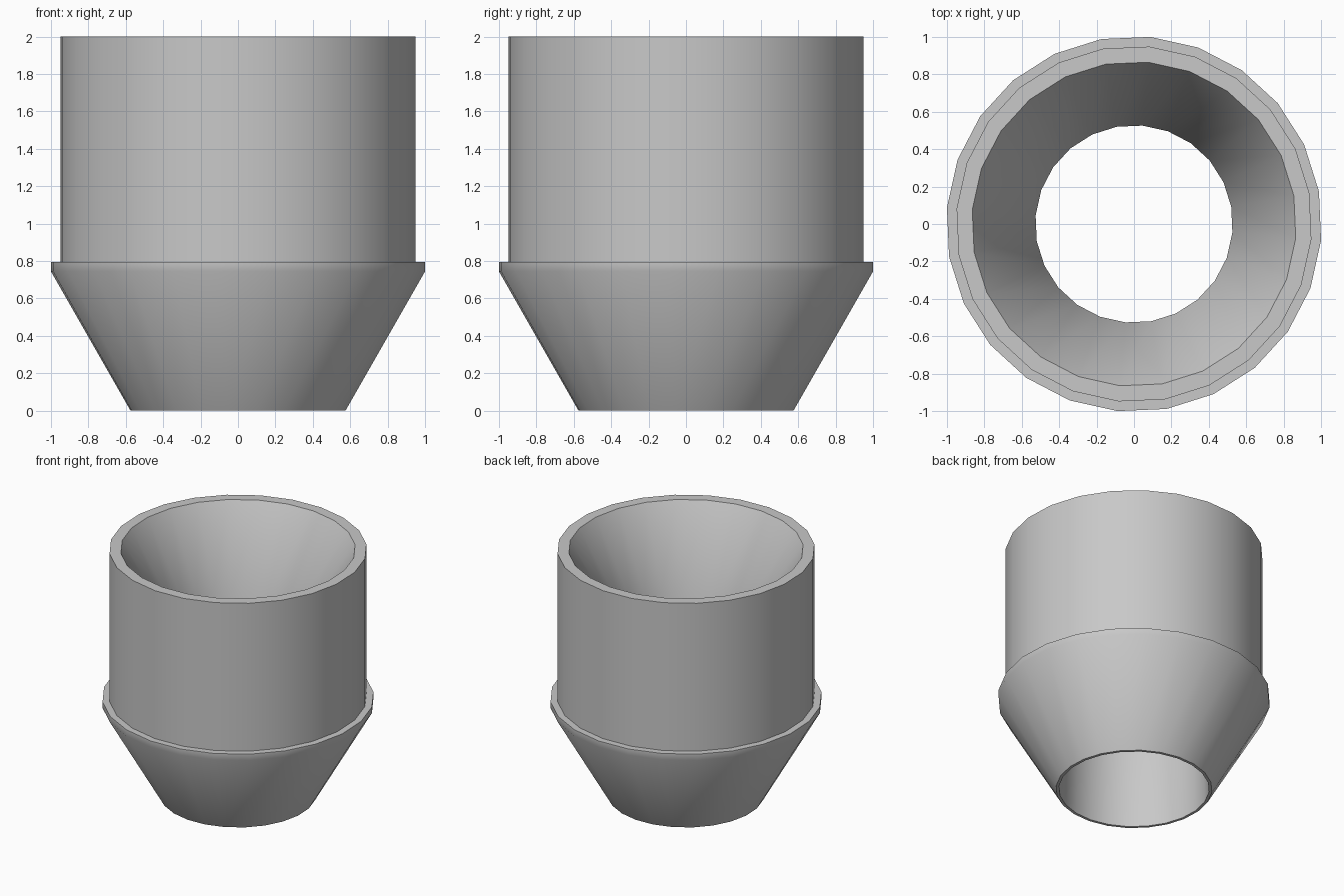
import bpy
import bmesh
from math import cos, sin, radians, tau

SIDES = 24
PHASE = radians(10)

cube = bpy.data.objects.get("Cube")
if cube:
    bpy.data.objects.remove(cube, do_unlink=True)

grey = bpy.data.materials.new("plain grey")
grey.use_nodes = True
colour = (0.58, 0.58, 0.58, 1)
grey.diffuse_color = colour
grey.node_tree.nodes["Principled BSDF"].inputs["Base Color"].default_value = colour


def lathe(name, profile, material):
    """Revolve a closed (radius, height) profile around the z axis."""
    bm = bmesh.new()
    rings = []
    for r, z in profile:
        angles = [PHASE + tau * i / SIDES for i in range(SIDES)]
        rings.append([bm.verts.new((r * cos(a), r * sin(a), z)) for a in angles])
    for k, low in enumerate(rings):
        high = rings[(k + 1) % len(rings)]
        for i in range(SIDES):
            j = (i + 1) % SIDES
            bm.faces.new((low[i], low[j], high[j], high[i]))
    bmesh.ops.recalc_face_normals(bm, faces=bm.faces)
    mesh = bpy.data.meshes.new(name)
    bm.to_mesh(mesh)
    bm.free()
    mesh.materials.append(material)
    obj = bpy.data.objects.new(name, mesh)
    bpy.context.collection.objects.link(obj)
    bpy.ops.object.select_all(action='DESELECT')
    obj.select_set(True)
    bpy.context.view_layer.objects.active = obj
    bpy.ops.object.shade_smooth_by_angle(angle=radians(35))
    return obj


# Funnel-shaped sleeve: outer cone, collar, barrel, inner funnel, bore
lathe("tapered_sleeve", [
    (0.577, 0),       # bottom outer edge
    (1.004, 0.745),   # collar, lower edge
    (1.004, 0.795),   # collar, upper edge
    (0.952, 0.795),   # step back to barrel
    (0.952, 2),       # rim, outer
    (0.868, 2),       # rim, inner
    (0.528, 1.41),    # neck of inner funnel
    (0.555, 0),       # bottom of bore
], grey)
